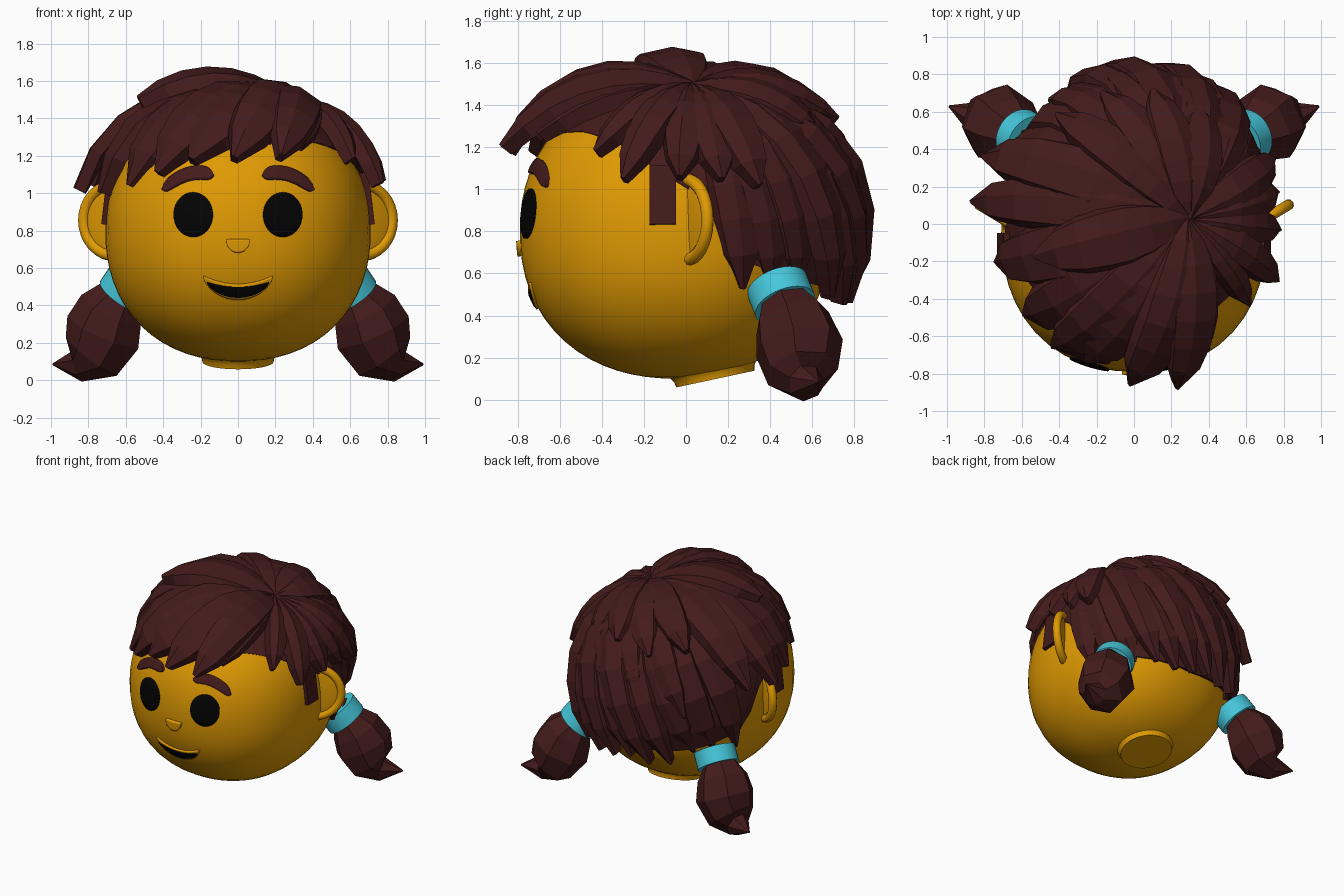
import bpy, bmesh, math, random
from mathutils import Vector, Matrix

random.seed(4)
if "Cube" in bpy.data.objects:
    bpy.data.objects.remove(bpy.data.objects["Cube"])


def material(name, color):
    mat = bpy.data.materials.new(name)
    mat.use_nodes = True
    rgba = (*color, 1)
    mat.diffuse_color = rgba
    shader = next(n for n in mat.node_tree.nodes if n.type == 'BSDF_PRINCIPLED')
    shader.inputs["Base Color"].default_value = rgba
    shader.inputs["Roughness"].default_value = 0.6
    return mat


SKIN = material("warm_yellow", (0.75, 0.325, 0.001))
HAIR = material("dark_brown", (0.058, 0.011, 0.011))
BLACK = material("black", (0.001, 0.001, 0.001))
BLUE = material("light_blue", (0.06, 0.57, 0.7))


def finish(name, bm, mat, smooth=None, mirror=False, recalc=True):
    bmesh.ops.remove_doubles(bm, verts=bm.verts, dist=0.0005)
    if recalc:
        bmesh.ops.recalc_face_normals(bm, faces=bm.faces)
    mesh = bpy.data.meshes.new(name)
    bm.to_mesh(mesh)
    bm.free()
    mesh.materials.append(mat)
    if smooth:
        mesh.shade_smooth()
        mesh.set_sharp_from_angle(angle=math.radians(smooth))
    obj = bpy.data.objects.new(name, mesh)
    bpy.context.collection.objects.link(obj)
    if mirror:
        obj.modifiers.new("mirror", 'MIRROR')
    return obj


def skin_rings(bm, rings):
    """Join closed rings of points into a capped tube."""
    rows = [[bm.verts.new(p) for p in ring] for ring in rings]
    n = len(rows[0])
    for a, b in zip(rows, rows[1:]):
        for i in range(n):
            j = (i + 1) % n
            bm.faces.new((a[i], a[j], b[j], b[i]))
    bm.faces.new(rows[0])
    bm.faces.new(rows[-1])


def sweep(bm, path, radii, sides, side_axis):
    """Sweep a round section along a path."""
    path = [Vector(p) for p in path]
    rings = []
    for k, p in enumerate(path):
        tangent = (path[min(k + 1, len(path) - 1)] - path[max(k - 1, 0)]).normalized()
        u = tangent.cross(Vector(side_axis)).normalized()
        v = tangent.cross(u)
        angles = [math.tau * i / sides for i in range(sides)]
        rings.append([p + radii[k] * (u * math.cos(a) + v * math.sin(a)) for a in angles])
    skin_rings(bm, rings)


def egg_radius(d, radii):
    """Distance from the centre to a slightly squared ellipsoid."""
    return sum(abs(c / r) ** 2.2 for c, r in zip(d, radii)) ** (-1 / 2.2)


# Head and tilted, flared neck
HEAD = Vector((0, -0.05, 0.8))
HEAD_R = Vector((0.71, 0.74, 0.7))
bm = bmesh.new()
bmesh.ops.create_uvsphere(bm, u_segments=48, v_segments=32, radius=1)
for v in bm.verts:
    v.co = HEAD + v.co * egg_radius(v.co, HEAD_R)
finish("head", bm, SKIN, 60)
bm = bmesh.new()
up = Vector((0, -0.21, 0.98))
sweep(bm, [Vector((0, 0.14, 0.098)) + up * h for h in (0, 0.025, 0.05, 0.08, 0.12)],
      [0.19, 0.195, 0.21, 0.25, 0.33], 40, (1, 0, 0))
finish("neck", bm, SKIN, 50)


# Face details: thin plates that follow the head
def plate(name, x0, x1, low, high, lift, thickness, mat, mirror=False, cols=20, rows=6):
    bm = bmesh.new()
    grid = []
    for i in range(cols + 1):
        u = -math.cos(math.pi * i / cols)
        x = (x0 + x1) / 2 + u * (x1 - x0) / 2
        column = []
        for j in range(rows + 1):
            z = low(u) + (high(u) - low(u)) * j / rows
            depth = 1 - abs(x / HEAD_R.x) ** 2.2 - abs((z - HEAD.z) / HEAD_R.z) ** 2.2
            column.append(bm.verts.new((x, HEAD.y - HEAD_R.y * depth ** (1 / 2.2) - lift, z)))
        grid.append(column)
    for a, b in zip(grid, grid[1:]):
        for j in range(rows):
            bm.faces.new((a[j], b[j], b[j + 1], a[j + 1]))
    obj = finish(name, bm, mat, 40, mirror, recalc=False)
    solid = obj.modifiers.new("thickness", 'SOLIDIFY')
    solid.thickness = thickness
    solid.offset = -1


def arc(u):
    return math.sqrt(max(0, 1 - u * u))


def brow(u):
    return 1.105 - 0.04 * u - 0.045 * u * u


plate("eyes", 0.135, 0.345, lambda u: 0.885 - 0.12 * arc(u), lambda u: 0.885 + 0.12 * arc(u),
      0.008, 0.009, BLACK, True)
plate("eyebrows", 0.13, 0.41, lambda u: brow(u) - 0.035 * (1 - u ** 8),
      lambda u: brow(u) + 0.035 * (1 - u ** 8), 0.02, 0.03, HAIR, True)
plate("nose", -0.065, 0.065, lambda u: 0.755 - 0.075 * arc(u), lambda u: 0.755, 0.018, 0.03, SKIN)
plate("lips", -0.188, 0.188, lambda u: 0.555 - 0.127 * arc(u) ** 1.3,
      lambda u: 0.555 - 0.045 * arc(u) ** 2, 0.012, 0.02, SKIN)
plate("mouth", -0.168, 0.168, lambda u: 0.525 - 0.085 * arc(u) ** 1.3,
      lambda u: 0.525 - 0.028 * arc(u) ** 2, 0.015, 0.008, BLACK)

# Ears: curled rim around a thin dish
bm = bmesh.new()
rim = []
for i in range(21):
    a = math.radians(115 - 11.5 * i)
    x = 0.66 + 0.165 * math.cos(a)
    rim.append((x, 0.6 * (x - 0.68) + 0.015, 0.855 + 0.19 * math.sin(a)))
sweep(bm, rim, [0.03] * len(rim), 10, (0.5, -0.85, 0))
finish("ear_rims", bm, SKIN, 50, True)
bm = bmesh.new()
bmesh.ops.create_uvsphere(bm, u_segments=24, v_segments=12, radius=1,
                          matrix=Matrix.Translation((0.67, 0.01, 0.855)) @ Matrix.Rotation(0.54, 4, 'Z')
                          @ Matrix.Diagonal((0.18, 0.018, 0.18, 1)))
finish("ear_dishes", bm, SKIN, 50, True)

# Hair surface
CENTRE = Vector((0, 0, 0.85))
HAIR_R = (0.71, 0.77, 0.675)
CROWN = Vector((0.28, 0.03, 0.62)).normalized()
HAIRLINE = [(0, 1.3), (40, 1.35), (60, 1.27), (80, 1.1), (98, 0.95), (110, 0.66), (140, 0.55), (180, 0.5)]


def hairline(angle):
    for (a, za), (b, zb) in zip(HAIRLINE, HAIRLINE[1:]):
        if angle <= b:
            return za + (zb - za) * (angle - a) / (b - a)


# Hair cap beneath the locks
bm = bmesh.new()
columns = 48
rings = []
for k in range(1, 12):
    ring = []
    for i in range(columns):
        degrees = 360 * i / columns
        az = math.radians(degrees)
        edge = math.atan2(hairline(min(degrees, 360 - degrees)) - CENTRE.z, 0.73)
        e = math.pi / 2 + (edge - math.pi / 2) * min(k, 10) / 10
        d = Vector((math.sin(az) * math.cos(e), -math.cos(az) * math.cos(e), math.sin(e)))
        ring.append(CENTRE + d * egg_radius(d, HAIR_R) * (0.85 if k == 11 else 1))
    rings.append(ring)
skin_rings(bm, rings)
finish("hair_cap", bm, HAIR)

PROFILE = (0.3, 0.6, 0.85, 1, 1, 0.92, 0.7, 0.12)


def lock(name, tip, width, lift=0.03, thick=0.05):
    """A faceted, ridged strand from the crown to its tip."""
    tip = Vector(tip) - CENTRE
    end = tip.normalized()
    total = CROWN.angle(end)
    extra = tip.length - egg_radius(end, HAIR_R)
    last = len(PROFILE) - 1
    path = []
    for k in range(last + 1):
        t = k / last
        d = (CROWN * math.sin((1 - t) * total) + end * math.sin(t * total)) / math.sin(total)
        path.append(d * (egg_radius(d, HAIR_R) + lift * math.sin(math.pi * t) + extra * t ** 2))
    rings = []
    for k, p in enumerate(path):
        along = path[min(k + 1, last)] - path[max(k - 1, 0)]
        side = along.cross(p).normalized()
        up = side.cross(along).normalized()
        w = width * PROFILE[k]
        h = thick * (0.4 + 0.6 * PROFILE[k])
        section = ((-w, -0.05), (-0.8 * w, 0.5 * h), (0.15 * w, h), (0.85 * w, 0.4 * h), (w, -0.05))
        rings.append([CENTRE + p + side * a + up * b for a, b in section])
    bm = bmesh.new()
    skin_rings(bm, rings)
    finish(name, bm, HAIR)


# Fringe swept from the crown: tip, half width, lift
FRINGE = [
    ((-0.86, 0.12, 1.02), 0.15, 0.02), ((-0.73, -0.2, 1.0), 0.17, 0.04),
    ((-0.58, -0.48, 1.04), 0.18, 0.03), ((-0.43, -0.65, 1.11), 0.18, 0.05),
    ((-0.25, -0.73, 1.18), 0.18, 0.04), ((-0.02, -0.85, 1.19), 0.16, 0.08),
    ((0.23, -0.87, 1.2), 0.14, 0.07), ((0.35, -0.7, 1.26), 0.1, 0.04),
    ((-0.53, -0.17, 1.5), 0.17, 0.07), ((-0.64, 0.15, 1.32), 0.15, 0.03),
]
for i, (tip, width, lift) in enumerate(FRINGE):
    lock(f"fringe_lock_{i + 1}", tip, width, lift)

# Locks over the temples and ears
TEMPLES = [
    ((0.61, -0.43, 1.18), 0.08, 0.03), ((0.76, -0.3, 1.05), 0.1, 0.04),
    ((0.77, -0.03, 1.06), 0.11, 0.03), ((0.76, 0.17, 1.05), 0.12, 0.03),
    ((0.74, 0.35, 1.02), 0.12, 0.04), ((-0.8, 0.36, 1.05), 0.16, 0.03),
]
for i, (tip, width, lift) in enumerate(TEMPLES):
    lock(f"temple_lock_{i + 1}", tip, width, lift)

# Sideburns
bm = bmesh.new()
bmesh.ops.create_cube(bm, size=1, matrix=Matrix.Translation((0.685, -0.11, 0.97))
                      @ Matrix.Rotation(-0.12, 4, 'Y') @ Matrix.Diagonal((0.06, 0.125, 0.28, 1)))
finish("sideburns", bm, HAIR, mirror=True)

# Locks gathered into the hair bands
for s, side in ((1, "left"), (-1, "right")):
    for i, (x, y) in enumerate(((0.62, 0.27), (0.52, 0.4), (0.43, 0.52))):
        lock(f"{side}_gathered_lock_{i + 1}", (s * x, y, 0.53), 0.13, 0.01 * i, 0.045)

# Back locks in a long lower layer and two shorter layers
for i in range(6):
    x = -0.35 + 0.14 * i
    lock(f"back_lock_{i + 1}", (x, 0.77 - 0.7 * x * x, 0.45 + 0.12 * random.random()),
         0.13, 0.03 * (i % 2), 0.06)
for i in range(4):
    az = math.radians(142 + 25 * i)
    lock(f"middle_back_lock_{i + 1}", (0.74 * math.sin(az), -0.82 * math.cos(az), 0.8 + 0.2 * random.random()),
         0.12, 0.025, 0.05)
for i in range(4):
    az = math.radians(150 + 22 * i)
    lock(f"upper_back_lock_{i + 1}", (0.7 * math.sin(az), -0.72 * math.cos(az), 1.27 + 0.06 * (i % 2)),
         0.13, 0.05)

# Pigtails with their hair bands
bm = bmesh.new()
sweep(bm, [(0.55, 0.43, 0.53), (0.62, 0.47, 0.45), (0.67, 0.5, 0.38), (0.715, 0.535, 0.26),
           (0.78, 0.55, 0.13), (0.85, 0.57, 0.08), (0.99, 0.63, 0.085)],
      [0.11, 0.13, 0.185, 0.215, 0.175, 0.09, 0.005], 7, (0, 1, 0.3))
finish("pigtails", bm, HAIR, mirror=True)
bm = bmesh.new()
axis = Vector((0.5, 0.3, -0.75)).to_track_quat('Z', 'Y').to_matrix().to_4x4()
bmesh.ops.create_cone(bm, cap_ends=True, segments=32, radius1=0.15, radius2=0.15, depth=0.12,
                      matrix=Matrix.Translation((0.58, 0.452, 0.495)) @ axis)
finish("hair_bands", bm, BLUE, 50, True)
